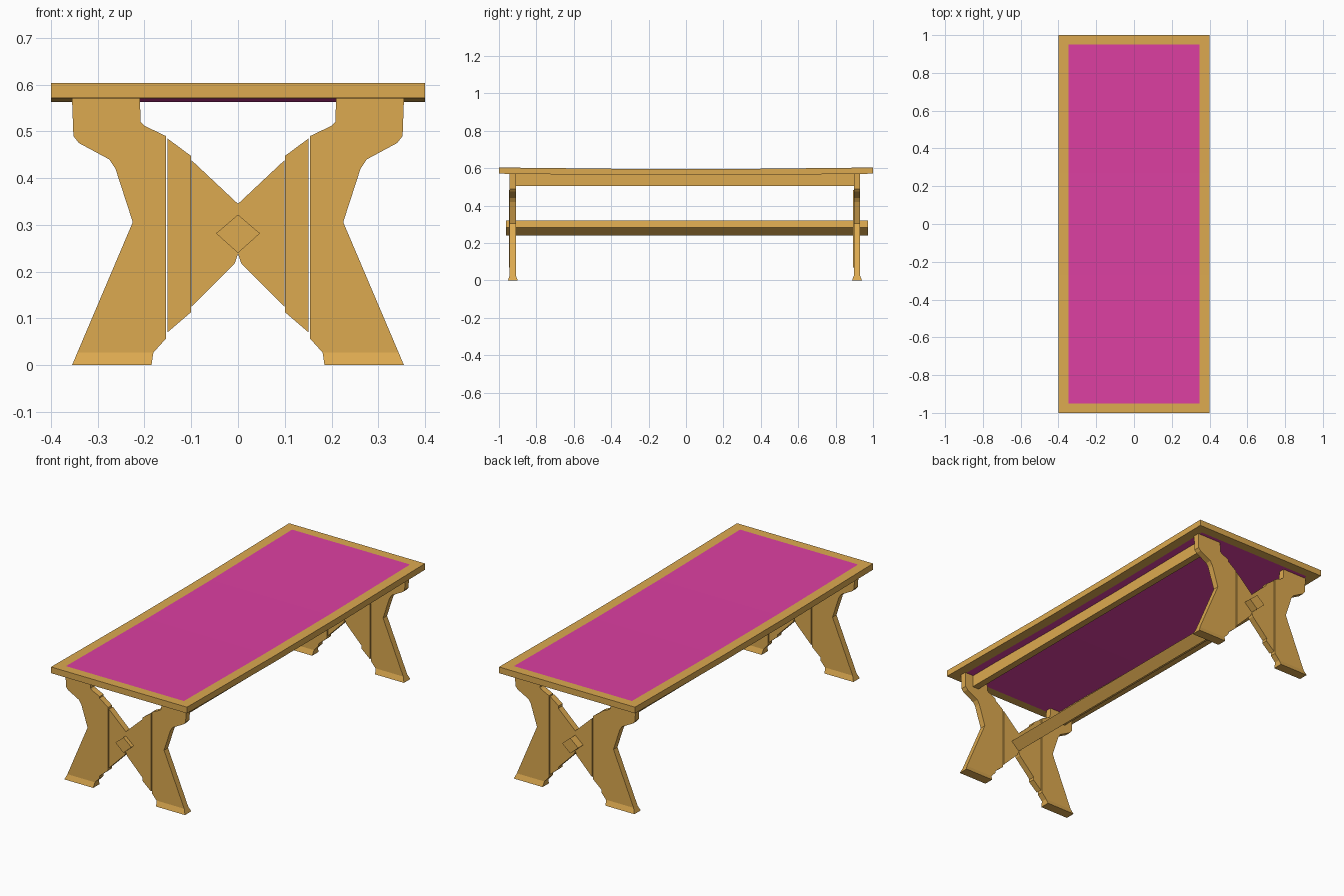
import bpy, bmesh

if "Cube" in bpy.data.objects:
    bpy.data.objects.remove(bpy.data.objects["Cube"])


def material(name, color):
    m = bpy.data.materials.new(name)
    m.diffuse_color = color
    m.use_nodes = True
    m.node_tree.nodes["Principled BSDF"].inputs["Base Color"].default_value = m.diffuse_color
    return m


wood = material("wood", (0.72, 0.40, 0.08, 1))
pink = material("magenta_panel", (0.72, 0.05, 0.36, 1))


def finish(name, bm, mat, mirror=False):
    bmesh.ops.recalc_face_normals(bm, faces=bm.faces)
    me = bpy.data.meshes.new(name)
    bm.to_mesh(me)
    bm.free()
    ob = bpy.data.objects.new(name, me)
    bpy.context.collection.objects.link(ob)
    me.materials.append(mat)
    if mirror:
        mod = ob.modifiers.new("mirror_x", 'MIRROR')
        mod.use_mirror_merge = False
    return ob


def extrude_profile(pts, y0, y1):
    """Prism from an x/z outline, running from y0 to y1."""
    bm = bmesh.new()
    face = bm.faces.new([bm.verts.new((x, y0, z)) for x, z in pts])
    ext = bmesh.ops.extrude_face_region(bm, geom=[face])
    for v in ext["geom"]:
        if isinstance(v, bmesh.types.BMVert):
            v.co.y = y1
    return bm


def rect(x0, x1, z0, z1):
    return [(x0, z0), (x1, z0), (x1, z1), (x0, z1)]


def sag(y):
    """The top droops slightly towards its middle."""
    return -0.008 * min(1, (1 - abs(y)) / 0.73)


def top_part(name, x0, x1, y0, y1, mat, mirror=False):
    bm = extrude_profile(rect(x0, x1, 0.571, 0.604), y0, y1)
    for y in (-0.71, -0.27, 0.27, 0.71):
        bmesh.ops.bisect_plane(bm, geom=bm.verts[:] + bm.edges[:] + bm.faces[:],
                               plane_co=(0, y, 0), plane_no=(0, 1, 0))
    for v in bm.verts:
        v.co.z += sag(v.co.y)
    finish(name, bm, mat, mirror)


# Table top: coloured panel inside a wooden frame
top_part("top_panel", -0.347, 0.347, -0.95, 0.95, pink)
top_part("frame_long_rails", 0.347, 0.40, -1, 1, wood, True)
top_part("frame_front_rail", -0.347, 0.347, -1, -0.95, wood)
top_part("frame_back_rail", -0.347, 0.347, 0.95, 1, wood)

# Trestle outlines (right half)
outer = [(0.355, 0), (0.225, 0.306), (0.262, 0.42), (0.275, 0.44), (0.34, 0.475),
         (0.352, 0.49), (0.355, 0.571), (0.21, 0.571), (0.208, 0.52), (0.2, 0.512),
         (0.154, 0.49), (0.154, 0.057), (0.181, 0.027), (0.185, 0)]
middle = [(0.101, 0.113), (0.151, 0.07), (0.151, 0.485), (0.101, 0.448)]
half = [(0.007, 0.218), (0.099, 0.125), (0.099, 0.438)]
centre = [(0, 0.238)] + half + [(0, 0.345)] + [(-x, z) for x, z in reversed(half)]

for side, yc in (("front", -0.926), ("back", 0.914)):
    y0, y1 = yc - 0.0165, yc + 0.0165
    # Outer planks with flared feet
    bm = extrude_profile(outer, y0, y1)
    bmesh.ops.bisect_plane(bm, geom=bm.verts[:] + bm.edges[:] + bm.faces[:],
                           plane_co=(0, 0, 0.027), plane_no=(0, 0, 1))
    for v in bm.verts:
        if v.co.z < 0.001:
            v.co.y = yc + (v.co.y - yc) * 1.6
    finish(side + "_outer_planks", bm, wood, True)
    # Slightly stepped middle planks and the crossing centre plank
    finish(side + "_middle_planks", extrude_profile(middle, y0 - 0.005, y1 - 0.005), wood, True)
    finish(side + "_centre_plank", extrude_profile(centre, y0, y1), wood)

# Diamond stretcher through both trestles
finish("stretcher", extrude_profile([(0, 0.24), (0.047, 0.282), (0, 0.322), (-0.047, 0.282)],
                                    -0.963, 0.973), wood)

# Long beams under the top
finish("under_beams", extrude_profile(rect(0.267, 0.305, 0.505, 0.568), -0.91, 0.898), wood, True)
